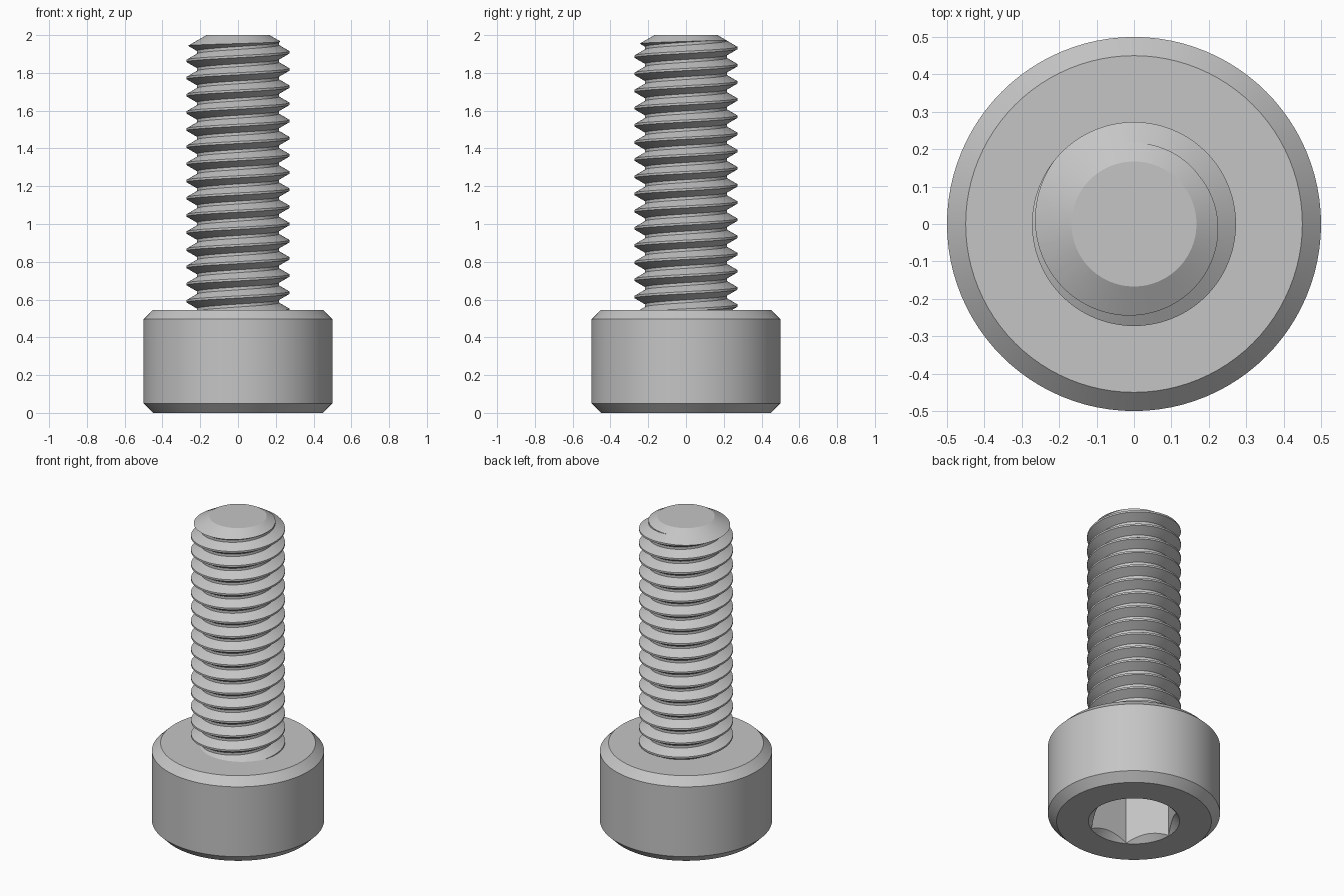
import bpy, bmesh
from math import sin, cos, pi, tan, radians

SEG = 96             # divisions around the axis
PITCH = 0.0909       # thread pitch
CREST, ROOT = 0.2727, 0.217
HEAD_TOP = 0.5455

cube = bpy.data.objects.get("Cube")
if cube:
    bpy.data.objects.remove(cube)

steel = bpy.data.materials.new("grey steel")
steel.use_nodes = True
grey = (0.56, 0.56, 0.56, 1)
steel.diffuse_color = grey
steel.node_tree.nodes["Principled BSDF"].inputs["Base Color"].default_value = grey


def make_object(name, bm):
    bmesh.ops.recalc_face_normals(bm, faces=bm.faces)
    mesh = bpy.data.meshes.new(name)
    bm.to_mesh(mesh)
    bm.free()
    mesh.materials.append(steel)
    obj = bpy.data.objects.new(name, mesh)
    bpy.context.collection.objects.link(obj)
    return obj


def lathe(name, profile, sides=SEG):
    """Closed solid of revolution from (radius, height) points."""
    bm = bmesh.new()
    rings = [[bm.verts.new((r * cos(2 * pi * i / sides), r * sin(2 * pi * i / sides), z))
              for i in range(sides)] for r, z in profile]
    for low, high in zip(rings, rings[1:]):
        for i in range(sides):
            j = (i + 1) % sides
            bm.faces.new((low[i], low[j], high[j], high[i]))
    bm.faces.new(rings[0][::-1])
    bm.faces.new(rings[-1])
    return make_object(name, bm)


def activate(obj):
    bpy.ops.object.select_all(action='DESELECT')
    obj.select_set(True)
    bpy.context.view_layer.objects.active = obj


def cut(obj, cutter, operation):
    """Apply a boolean and discard its cutter."""
    cutter.hide_render = True
    mod = obj.modifiers.new("cut", 'BOOLEAN')
    mod.operation = operation
    mod.solver = 'EXACT'
    mod.object = cutter
    activate(obj)
    bpy.ops.object.modifier_apply(modifier=mod.name)
    bpy.data.objects.remove(cutter)


def helical_rod(name, turns=20):
    """Solid rod whose surface is a right-handed screw thread."""
    half_crest = PITCH / 16
    flank = (CREST - ROOT) * tan(radians(30))
    profile = [(CREST, -half_crest), (CREST, half_crest),
               (ROOT, half_crest + flank), (ROOT, PITCH - half_crest - flank)]
    start = HEAD_TOP - 2 * PITCH
    rows = 4 * turns
    bm = bmesh.new()
    columns = []
    for j in range(SEG):
        a = 2 * pi * j / SEG
        column = []
        for k in range(rows + (4 if j == 0 else 0)):
            r, dz = profile[k % 4]
            z = start + PITCH * (k // 4 + j / SEG) + dz
            column.append(bm.verts.new((r * cos(a), r * sin(a), z)))
        columns.append(column)
    columns.append(columns[0][4:])   # one turn later, a pitch higher
    for left, right in zip(columns, columns[1:]):
        for k in range(rows - 1):
            bm.faces.new((left[k], right[k], right[k + 1], left[k + 1]))
    # close both ends with fans to the axis
    edges = [e for e in bm.edges if e.is_boundary]
    middle = start + PITCH * turns / 2
    for is_top in (False, True):
        loop = [e for e in edges if (e.verts[0].co.z > middle) == is_top]
        height = sum(e.verts[0].co.z for e in loop) / len(loop)
        centre = bm.verts.new((0, 0, height))
        for e in loop:
            bm.faces.new((e.verts[0], e.verts[1], centre))
    return make_object(name, bm)


# Cylindrical head with chamfered rims
head = lathe("head", [(0.45, 0), (0.5, 0.05), (0.5, 0.497), (0.45, HEAD_TOP)])

# Hexagonal socket with a countersunk mouth
cut(head, lathe("socket_cutter", [(0.2624, -0.1), (0.2624, 0.3)], 6), 'DIFFERENCE')
cut(head, lathe("countersink_cutter", [(0.285, -0.02), (0.165, 0.1)]), 'DIFFERENCE')

# Threaded shank trimmed to a shallow conical tip
shank = helical_rod("threaded_shank")
tip = lathe("tip_cutter", [(0.35, 0.53), (0.35, 2 - (0.35 - 0.167) * tan(radians(30))),
                           (0.167, 2)])
cut(shank, tip, 'INTERSECT')

for part in (head, shank):
    activate(part)
    bpy.ops.object.shade_smooth_by_angle(angle=radians(25))
